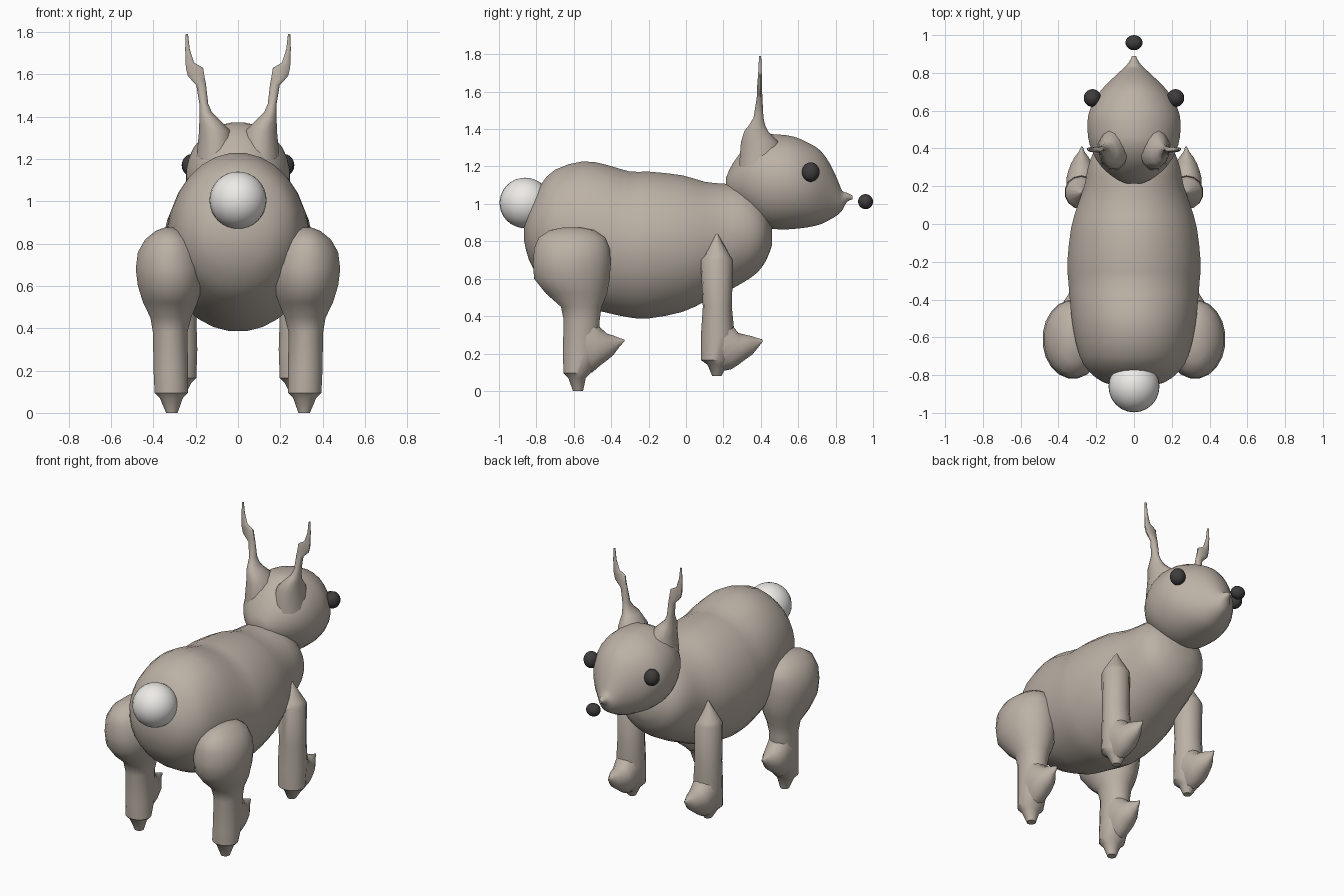
import bpy, bmesh, math


def material(name, rgb):
    m = bpy.data.materials.new(name)
    m.diffuse_color = (*rgb, 1)
    return m


FUR = material("fur", (0.50, 0.44, 0.38))
WHITE = material("white_fur", (0.85, 0.83, 0.80))
DARK = material("dark", (0.05, 0.045, 0.045))


def spline(rows, steps):
    """Catmull-Rom refinement of the section list."""
    out = []
    for i in range(len(rows) - 1):
        p = [rows[max(i - 1, 0)], rows[i], rows[i + 1], rows[min(i + 2, len(rows) - 1)]]
        for s in range(steps):
            t = s / steps
            out.append([0.5 * (2 * b + (c - a) * t + (2 * a - 5 * b + 4 * c - d) * t * t
                               + (3 * b - a - 3 * c + d) * t ** 3) for a, b, c, d in zip(*p)])
    return out + [list(rows[-1])]


def finish(obj, mat, mirror, angle):
    obj.data.materials.append(mat)
    if mirror:
        obj.modifiers.new("mirror", 'MIRROR')
    bpy.ops.object.select_all(action='DESELECT')
    obj.select_set(True)
    bpy.context.view_layer.objects.active = obj
    bpy.ops.object.shade_smooth_by_angle(angle=math.radians(angle))
    return obj


def loft(name, axis, rows, segs=28, steps=1, mirror=False, angle=40):
    """Elliptic sections (pos, x0, x1, b0, b1); b is z when lofting along y, y along z."""
    bm = bmesh.new()
    rings = []
    for t, x0, x1, b0, b1 in spline(rows, steps):
        ring = []
        for k in range(segs):
            a = 2 * math.pi * (k + 0.5) / segs
            x = (x0 + x1) / 2 + (x1 - x0) / 2 * math.cos(a)
            b = (b0 + b1) / 2 + (b1 - b0) / 2 * math.sin(a)
            ring.append(bm.verts.new((x, t, b) if axis == 'y' else (x, b, t)))
        rings.append(ring)
    for r, q in zip(rings, rings[1:]):
        for k in range(segs):
            n = (k + 1) % segs
            bm.faces.new((r[k], r[n], q[n], q[k]))
    bm.faces.new(rings[0])
    bm.faces.new(rings[-1])
    bmesh.ops.recalc_face_normals(bm, faces=bm.faces)
    mesh = bpy.data.meshes.new(name)
    bm.to_mesh(mesh)
    bm.free()
    obj = bpy.data.objects.new(name, mesh)
    bpy.context.collection.objects.link(obj)
    return finish(obj, FUR, mirror, angle)


def ball(name, loc, radii, mat, mirror=False):
    bm = bmesh.new()
    bmesh.ops.create_uvsphere(bm, u_segments=24, v_segments=16, radius=1)
    for v in bm.verts:
        v.co = [c + r * p for c, r, p in zip(loc, radii, v.co)]
    mesh = bpy.data.meshes.new(name)
    bm.to_mesh(mesh)
    bm.free()
    obj = bpy.data.objects.new(name, mesh)
    bpy.context.collection.objects.link(obj)
    return finish(obj, mat, mirror, 60)


def symmetric(rows):
    return [(y, -w, w, z0, z1) for y, z0, z1, w in rows]


# Body: rump, belly and chest as one loft (y, bottom, top, half width)
loft("body", 'y', symmetric([
    (-.865, .80, .90, .05), (-.84, .70, .99, .16), (-.78, .60, 1.10, .24),
    (-.70, .53, 1.185, .29), (-.55, .45, 1.23, .325), (-.42, .415, 1.21, .34),
    (-.30, .39, 1.175, .35), (-.20, .385, 1.175, .355), (-.02, .42, 1.155, .335),
    (.10, .475, 1.12, .30), (.20, .52, 1.11, .265), (.30, .575, 1.10, .245),
    (.38, .63, 1.05, .215), (.43, .70, .98, .16), (.46, .78, .90, .07)]), steps=2)

# Head with pointed snout
loft("head", 'y', symmetric([
    (.215, 1.08, 1.14, .04), (.235, 1.03, 1.19, .09), (.28, .98, 1.26, .15),
    (.34, .93, 1.325, .20), (.42, .875, 1.37, .236), (.50, .862, 1.372, .248),
    (.58, .865, 1.36, .243), (.66, .875, 1.325, .21), (.72, .89, 1.285, .165),
    (.77, .915, 1.215, .115), (.81, .94, 1.13, .072), (.835, .965, 1.07, .045),
    (.86, 1.01, 1.06, .025), (.89, 1.025, 1.045, .01)]), steps=2)

# Thin crooked ears, flaring out where they join the head
loft("ears", 'z', [
    (1.20, .01, .20, .28, .52), (1.33, .03, .187, .29, .50), (1.39, .09, .184, .31, .44),
    (1.42, .122, .183, .335, .425), (1.46, .14, .183, .36, .415), (1.55, .15, .198, .375, .41),
    (1.59, .157, .238, .38, .408), (1.63, .163, .248, .38, .407), (1.655, .207, .248, .382, .406),
    (1.72, .228, .25, .387, .405), (1.79, .236, .247, .39, .402)], segs=12, mirror=True)

# Back legs: thigh, shank and foot stub
loft("back_legs", 'z', [
    (0, .285, .34, -.605, -.55), (.07, .26, .37, -.63, -.535), (.095, .235, .395, -.655, -.51),
    (.20, .235, .40, -.66, -.46), (.38, .238, .403, -.655, -.46), (.45, .22, .415, -.67, -.45),
    (.52, .19, .45, -.75, -.42), (.60, .165, .475, -.815, -.405), (.68, .16, .485, -.82, -.40),
    (.76, .175, .475, -.815, -.405), (.82, .21, .44, -.79, -.43), (.86, .26, .39, -.73, -.49),
    (.875, .30, .35, -.65, -.57)], segs=20, mirror=True)
loft("back_feet", 'y', [
    (-.58, .24, .40, .09, .46), (-.50, .24, .40, .10, .40), (-.46, .245, .395, .135, .34),
    (-.42, .26, .38, .165, .305), (-.39, .28, .36, .19, .297), (-.36, .305, .34, .23, .285),
    (-.33, .315, .325, .265, .275)], segs=14, mirror=True)

# Front legs with pointed shoulders, and their feet
loft("front_legs", 'z', [
    (.08, .25, .30, .14, .19), (.14, .22, .34, .115, .22), (.165, .195, .365, .08, .235),
    (.30, .19, .368, .08, .26), (.45, .195, .365, .09, .245), (.70, .195, .365, .078, .252),
    (.725, .205, .355, .10, .235), (.84, .27, .28, .16, .17)], segs=14, mirror=True)
loft("front_feet", 'y', [
    (.16, .20, .36, .10, .44), (.24, .20, .36, .115, .36), (.28, .205, .35, .14, .31),
    (.32, .22, .335, .17, .30), (.355, .24, .315, .195, .292), (.38, .26, .295, .225, .283),
    (.41, .272, .28, .265, .275)], segs=14, mirror=True)

# Tail, eyes and nose
ball("tail", (0, -.86, 1.005), (.135, .137, .135), WHITE)
ball("eyes", (.22, .667, 1.17), (.046, .047, .052), DARK, mirror=True)
ball("nose", (0, .96, 1.012), (.045, .04, .04), DARK)
